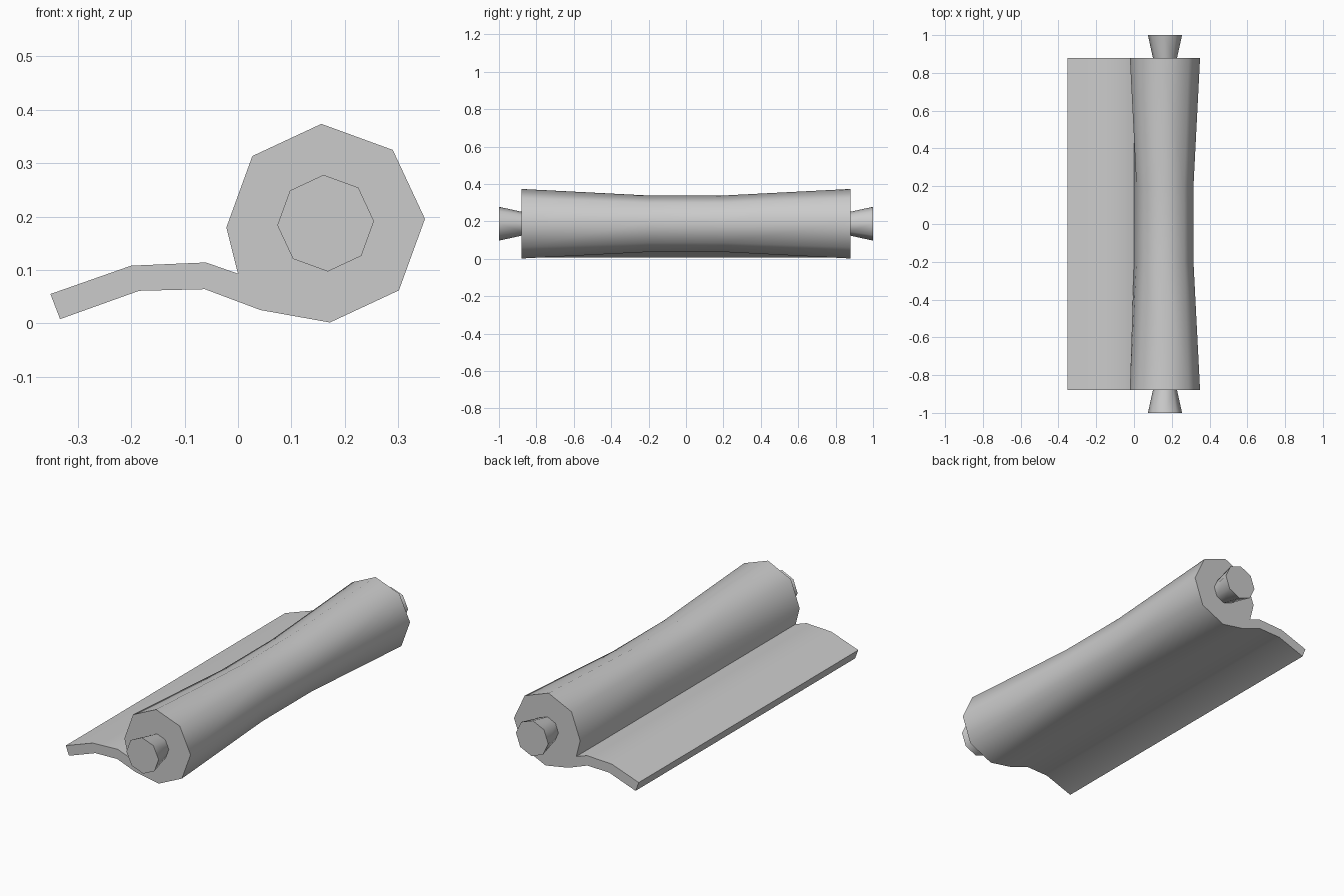
import bpy, bmesh, math

if "Cube" in bpy.data.objects:
    bpy.data.objects.remove(bpy.data.objects["Cube"])

CX, CZ = 0.164, 0.1875      # roll axis
TILT = math.radians(2.5)


def octagon(radius, k):
    a = TILT + k * math.pi / 4
    return CX + radius * math.cos(a), CZ + radius * math.sin(a)


def loft(name, sections):
    """Join matching (y, [(x, z)...]) outlines into a closed solid."""
    bm = bmesh.new()
    rings = [[bm.verts.new((x, y, z)) for x, z in pts] for y, pts in sections]
    n = len(rings[0])
    for a, b in zip(rings, rings[1:]):
        for i in range(n):
            j = (i + 1) % n
            bm.faces.new((a[i], a[j], b[j], b[i]))
    bm.faces.new(rings[0])
    bm.faces.new(rings[-1])
    bmesh.ops.recalc_face_normals(bm, faces=bm.faces)
    mesh = bpy.data.meshes.new(name)
    bm.to_mesh(mesh)
    bm.free()
    ob = bpy.data.objects.new(name, mesh)
    bpy.context.collection.objects.link(ob)
    bpy.ops.object.select_all(action='DESELECT')
    ob.select_set(True)
    bpy.context.view_layer.objects.active = ob
    bpy.ops.object.shade_smooth_by_angle(angle=math.radians(55))
    return ob


# Loose sheet outline, from the crease to the tip and back under the roll
SHEET = [(0.0, 0.093), (-0.06, 0.114), (-0.20, 0.108), (-0.351, 0.055),
         (-0.333, 0.008), (-0.185, 0.061), (-0.062, 0.064)]


def paper_outline(radius):
    under = (0.042, 0.025 + (0.186 - radius) * 0.4)
    return [octagon(radius, k) for k in range(-2, 5)] + SHEET + [under]


# Rolled paper with a narrowed waist
loft("rolled_paper", [(y, paper_outline(r)) for y, r in
                      ((-0.88, 0.186), (-0.2, 0.151), (0.2, 0.151), (0.88, 0.186))])

# Flared rod knobs at both ends
for side, label in ((-1, "front"), (1, "back")):
    loft(label + "_rod_knob", [(side * y, [octagon(r, k) for k in range(8)])
                               for y, r in ((0.88, 0.064), (1.0, 0.0905))])
